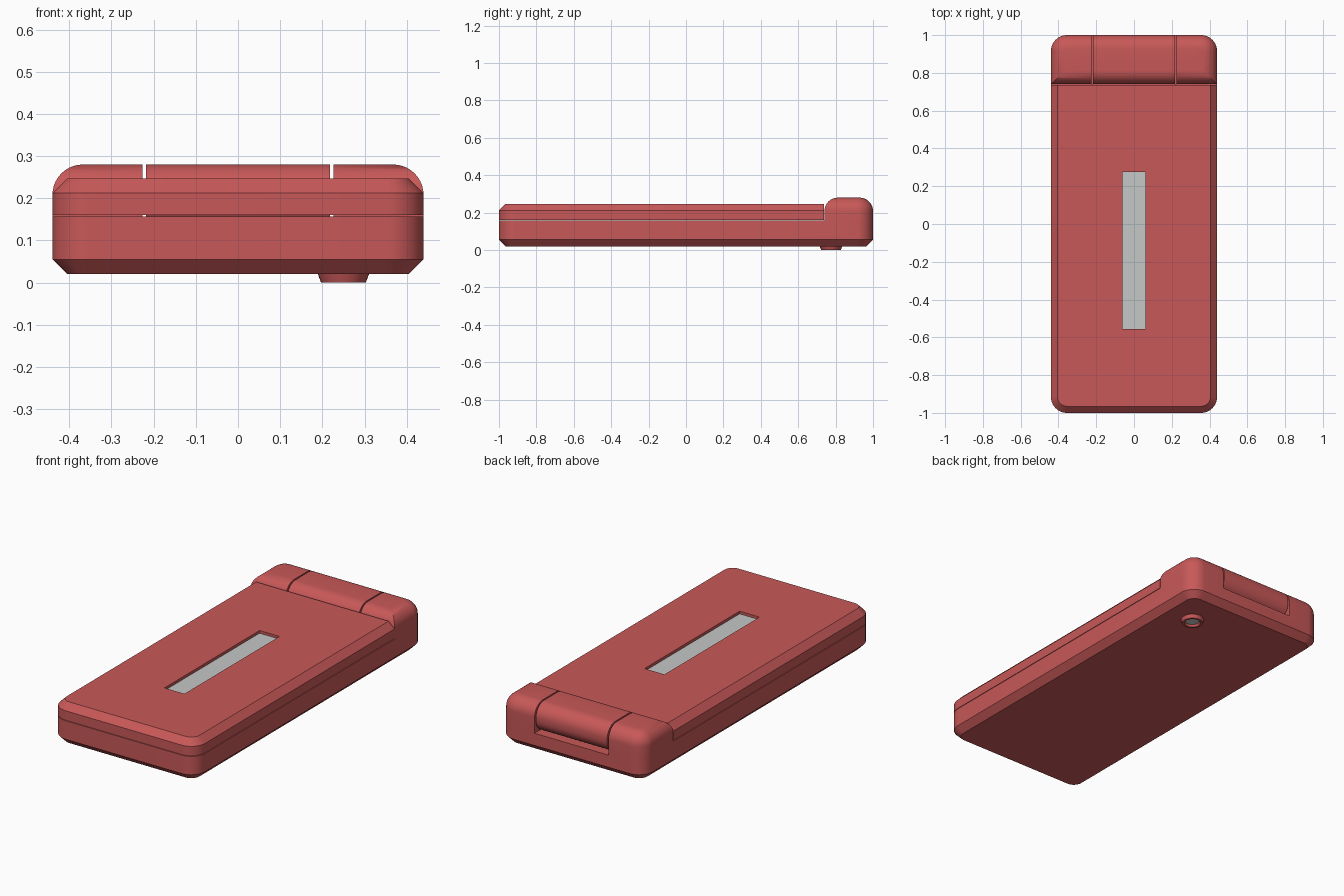
import bpy, bmesh, math

if "Cube" in bpy.data.objects:
    bpy.data.objects.remove(bpy.data.objects["Cube"])

HALF_W = 0.44      # half width of the phone
CORNER = 0.085     # vertical corner radius
HINGE_Y = 0.74     # where the lid ends and the hinge begins
BEV = 0.035        # chamfer size


def material(name, rgb):
    m = bpy.data.materials.new(name)
    m.diffuse_color = (*rgb, 1)
    m.use_nodes = True
    m.node_tree.nodes["Principled BSDF"].inputs["Base Color"].default_value = m.diffuse_color
    return m


red = material("red plastic", (0.578, 0.098, 0.098))
grey = material("light grey glass", (0.56, 0.58, 0.565))


def outline(y0, y1, r_front, r_back, inset, inset_back=True):
    """Counter-clockwise plan outline, rounded where a radius is given."""
    w, a = HALF_W - inset, y0 + inset
    b = y1 - inset if inset_back else y1
    pts = []
    for sx, y, r, start in ((1, a, r_front, 270), (1, b, r_back, 0),
                            (-1, b, r_back, 90), (-1, a, r_front, 180)):
        if not r:
            pts.append((sx * w, y))
            continue
        r = max(r - inset, 0.004)
        cx, cy = sx * (w - r), y + (r if y == a else -r)
        for i in range(11):
            t = math.radians(start + 9 * i)
            pts.append((cx + r * math.cos(t), cy + r * math.sin(t)))
    return pts


def loft(name, rings, mat, smooth=40):
    """Skin a stack of equal-length 3D rings and cap both ends."""
    bm = bmesh.new()
    vs = [[bm.verts.new(p) for p in ring] for ring in rings]
    n = len(rings[0])
    for lo, hi in zip(vs, vs[1:]):
        for i in range(n):
            j = (i + 1) % n
            bm.faces.new((lo[i], lo[j], hi[j], hi[i]))
    bm.faces.new(vs[0][::-1])
    bm.faces.new(vs[-1])
    bmesh.ops.recalc_face_normals(bm, faces=bm.faces)
    me = bpy.data.meshes.new(name)
    bm.to_mesh(me)
    bm.free()
    me.materials.append(mat)
    ob = bpy.data.objects.new(name, me)
    bpy.context.collection.objects.link(ob)
    if smooth:
        bpy.ops.object.select_all(action='DESELECT')
        bpy.context.view_layer.objects.active = ob
        ob.select_set(True)
        bpy.ops.object.shade_smooth_by_angle(angle=math.radians(smooth))
    return ob


def slab(name, levels, *shape, inset_back=True):
    return loft(name, [[(x, y, z) for x, y in outline(*shape, i, inset_back)]
                       for z, i in levels], red)


def box(name, x, y0, y1, z0, z1, mat):
    return loft(name, [[(-x, y0, z), (x, y0, z), (x, y1, z), (-x, y1, z)]
                       for z in (z0, z1)], mat, 0)


def boolean(ob, other, op):
    bpy.ops.object.select_all(action='DESELECT')
    bpy.context.view_layer.objects.active = ob
    ob.select_set(True)
    mod = ob.modifiers.new(op, 'BOOLEAN')
    mod.operation, mod.object, mod.solver = op, other, 'EXACT'
    bpy.ops.object.modifier_apply(modifier=mod.name)
    bpy.data.objects.remove(other)


# Lower body with chamfered underside
body = slab("body", [(0.02, BEV), (0.055, 0), (0.157, 0)], -1, 1, CORNER, CORNER)

# Raised hinge block with a rounded top edge
R = 0.072
levels = [(0.157, 0)] + [(0.28 - R + R * math.sin(t), R * (1 - math.cos(t)))
                         for t in (math.radians(9 * i) for i in range(11))]
block = slab("hinge_block", levels, HINGE_Y, 1, 0, CORNER)
boolean(body, block, 'UNION')

# Pocket between the two hinge ends
boolean(body, box("pocket_cutter", 0.226, HINGE_Y, 1.1, 0.122, 0.4, red), 'DIFFERENCE')

# Hinge barrel sitting in the pocket
section = []
for cy, cz, start in ((1 - R, 0.28 - R, 0), (HINGE_Y + R, 0.28 - R, 90),
                      (HINGE_Y + R, 0.123 + R, 180), (1 - R, 0.123 + R, 270)):
    for i in range(11):
        t = math.radians(start + 9 * i)
        section.append((cy + R * math.cos(t), cz + R * math.sin(t)))
loft("hinge_barrel", [[(x, y, z) for y, z in section] for x in (-0.218, 0.218)], red)

# Lid with chamfered top and a recessed display
lid = slab("lid", [(0.16, 0), (0.212, 0), (0.247, BEV)],
           -1, HINGE_Y - 0.003, CORNER, 0, inset_back=False)
boolean(lid, box("display_cutter", 0.061, -0.555, 0.275, 0.23, 0.3, red), 'DIFFERENCE')
box("display", 0.061, -0.555, 0.275, 0.2295, 0.232, grey)

# Camera ring and lens on the underside
profile = [(0.061, 0.021), (0.053, 0.0), (0.042, 0.0), (0.036, 0.012)]
ring = loft("camera", [[(0.25 + r * math.cos(a), 0.775 + r * math.sin(a), z)
                        for a in (math.tau * i / 32 for i in range(32))]
                       for r, z in profile], red, 30)
ring.data.materials.append(grey)
ring.data.polygons[-1].material_index = 1
